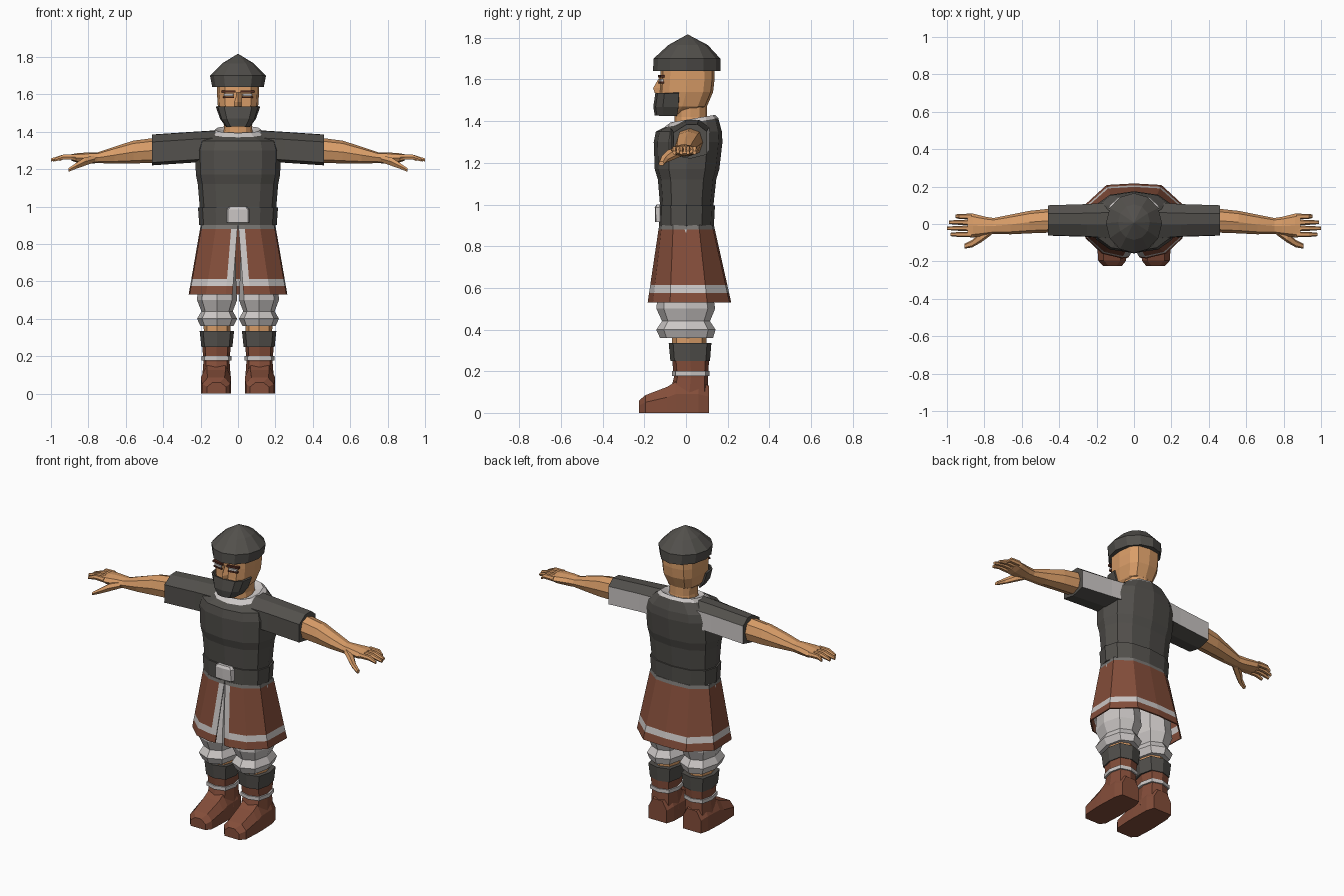
import bpy, bmesh, math
from mathutils import Vector

if "Cube" in bpy.data.objects:
    bpy.data.objects.remove(bpy.data.objects["Cube"])


def material(name, rgb):
    m = bpy.data.materials.new(name)
    m.diffuse_color = (*rgb, 1)
    m.use_nodes = True
    m.node_tree.nodes["Principled BSDF"].inputs["Base Color"].default_value = m.diffuse_color
    return m


DARK = material("dark grey cloth", (0.085, 0.08, 0.072))
LIGHT = material("light grey cloth", (0.60, 0.57, 0.56))
SKIN = material("skin", (0.70, 0.34, 0.14))
RED = material("red brown leather", (0.23, 0.075, 0.042))
BROW = material("dark brown hair", (0.09, 0.025, 0.015))
GREY = material("mid grey trim", (0.19, 0.18, 0.17))


def loft(name, rings, mats, pick=None, closed=True, mirror=False, thick=0):
    """Skin a list of point rings; pick(row, column) gives the material slot."""
    bm = bmesh.new()
    vs = [[bm.verts.new(p) for p in r] for r in rings]
    n = len(rings[0])
    for i in range(len(rings) - 1):
        for j in range(n if closed else n - 1):
            k = (j + 1) % n
            f = bm.faces.new((vs[i][j], vs[i][k], vs[i + 1][k], vs[i + 1][j]))
            f.material_index = pick(i, j) if pick else 0
    if closed:
        bm.faces.new(vs[0])
        f = bm.faces.new(vs[-1])
        f.material_index = pick(len(rings) - 2, 0) if pick else 0
    bmesh.ops.recalc_face_normals(bm, faces=bm.faces)
    me = bpy.data.meshes.new(name)
    bm.to_mesh(me)
    bm.free()
    for m in mats:
        me.materials.append(m)
    ob = bpy.data.objects.new(name, me)
    bpy.context.collection.objects.link(ob)
    if mirror:
        md = ob.modifiers.new("mirror", 'MIRROR')
        md.use_clip = True
    if thick:
        md = ob.modifiers.new("thickness", 'SOLIDIFY')
        md.thickness = thick
        md.offset = 0
    return ob


def ring_z(z, rx, y0, y1, cx=0, n=12, p=2.4, tilt=0):
    """Horizontal rounded ring, starting at the front."""
    pts = []
    for j in range(n):
        a = 2 * math.pi * j / n
        s, c = math.sin(a), -math.cos(a)
        x = math.copysign(abs(s) ** (2 / p), s) * rx
        y = math.copysign(abs(c) ** (2 / p), c) * (y1 - y0) / 2
        pts.append((cx + x, (y0 + y1) / 2 + y, z + tilt * y))
    return pts


def ring_x(x, y0, y1, z0, z1, n=8):
    """Ring across the arm direction."""
    return [(x, q[1], (z0 + z1) / 2 + q[0]) for q in ring_z(0, (z1 - z0) / 2, y0, y1, n=n)]


def rings_z(rows, **kw):
    return [ring_z(*r, **kw) for r in rows]


def block(name, centre, size, mat, turn=0, mirror=False):
    """Box turned about z."""
    sx, sy, sz = (s / 2 for s in size)
    c, s = math.cos(turn), math.sin(turn)
    rings = []
    for z in (-sz, sz):
        rings.append([(centre[0] + x * c - y * s, centre[1] + x * s + y * c, centre[2] + z)
                      for x, y in ((-sx, -sy), (sx, -sy), (sx, sy), (-sx, sy))])
    return loft(name, rings, [mat], mirror=mirror)


# Hat
loft("hat", rings_z([(1.64, .138, -.158, .165), (1.70, .15, -.156, .165),
                     (1.765, .085, -.085, .105), (1.815, .003, .005, .011)], p=2), [DARK])

# Head, neck, mask and face
loft("head", rings_z([(1.435, .055, -.13, .03), (1.47, .088, -.135, .10), (1.54, .108, -.127, .13),
                      (1.60, .112, -.125, .137), (1.67, .112, -.12, .137)], p=3), [SKIN])
loft("neck", rings_z([(1.35, .085, -.055, .11), (1.42, .075, -.055, .10), (1.50, .08, -.06, .10)]), [SKIN])
mask = [ring_z(*r, p=3) for r in [(1.428, .06, -.145, .06), (1.47, .091, -.152, .08), (1.535, .114, -.142, .075)]]
loft("face_mask", [r[9:] + r[:4] for r in mask], [DARK], closed=False, thick=.01)
loft("nose", [[(-.024, -.115, z), (0, y, z), (.024, -.115, z)]
              for z, y in ((1.535, -.15), (1.558, -.158), (1.61, -.128))], [SKIN])
block("eyebrow", (.05, -.119, 1.615), (.075, .018, .012), BROW, .17, True)
block("eye_white", (.05, -.118, 1.597), (.05, .014, .012), LIGHT, .17, True)
block("eye_line", (.05, -.118, 1.585), (.06, .016, .009), BROW, .17, True)

# Tunic with light collar, belt and buckle
torso = [(.895, .198, -.122, .128), (1.0, .205, -.125, .132), (1.12, .215, -.135, .145),
         (1.17, .225, -.15, .16), (1.30, .23, -.155, .175), (1.35, .215, -.145, .172)]
top = [(1.392, .145, -.105, .155), (1.412, .122, -.075, .14), (1.398, .088, -.06, .112)]
loft("tunic", rings_z(torso) + rings_z(top, tilt=.17), [DARK, LIGHT], lambda i, j: int(i >= 6))
loft("belt", rings_z([(.90, .207, -.13, .134), (.995, .214, -.133, .139)]), [DARK])
loft("buckle", rings_z([(.915, .062, -.148, -.10), (.985, .062, -.15, -.10), (1.0, .045, -.142, -.10)],
                       n=8, p=4), [LIGHT])

# Sleeves: the rear panel is light
cuff = [(-.06, 1.345), (0, 1.383), (.055, 1.385), (.10, 1.35), (.10, 1.24), (.02, 1.22), (-.062, 1.235)]
loft("sleeve", [[(x, .02 + (y - .02) * ky, z + dz) for y, z in cuff]
                for x, ky, dz in ((.12, 1.2, .022), (.25, 1.08, .014), (.46, 1, 0))],
     [DARK, LIGHT], lambda i, j: int(j == 3 and i < 2), mirror=True)
bpy.data.objects["sleeve"].data.polygons[-1].material_index = 0

# Arms and hands
loft("arm", [ring_x(*r) for r in [(.42, -.045, .085, 1.235, 1.37), (.56, -.05, .07, 1.23, 1.352),
                                  (.66, -.055, .05, 1.23, 1.32), (.75, -.053, .032, 1.232, 1.29),
                                  (.79, -.06, .038, 1.23, 1.29), (.86, -.072, .055, 1.235, 1.285),
                                  (.89, -.07, .055, 1.245, 1.28)]], [SKIN], mirror=True)
for k, (y, tip) in enumerate(((.041, .955), (.009, .99), (-.023, 1.0), (-.056, .98))):
    loft("finger_%d" % (k + 1), [ring_x(x, y - w, y + w, z0, z1, 6) for x, w, z0, z1 in
                                 ((.87, .014, 1.248, 1.281), (.935, .0135, 1.25, 1.279), (tip, .009, 1.24, 1.258))],
         [SKIN], mirror=True)
loft("thumb", [ring_x(*r, 6) for r in [(.765, -.06, .0, 1.235, 1.275), (.82, -.10, -.04, 1.215, 1.265),
                                       (.865, -.125, -.085, 1.20, 1.235), (.905, -.132, -.105, 1.185, 1.207)]],
     [SKIN], mirror=True)

# Skirt: half outline at waist and hem, open at the front
waist = [(.002, -.125), (.035, -.125), (.115, -.113), (.19, -.06), (.196, .06), (.11, .122), (0, .13)]
hem = [(.03, -.176), (.065, -.18), (.17, -.155), (.255, -.075), (.26, .10), (.145, .205), (0, .213)]


def skirt_ring(z):
    t = (.90 - z) / .37
    return [Vector((*a, z)).lerp(Vector((*b, z)), t) for a, b in zip(waist, hem)]


def skirt_colour(i, j):
    if i == 0:
        return 2
    return 1 if i == 2 or (j == 0 and i == 1) else 0


loft("skirt", [skirt_ring(z) for z in (.90, .88, .612, .575, .53)], [RED, LIGHT, GREY],
     skirt_colour, closed=False, mirror=True, thick=.008)

# Puffed trousers
loft("trouser_leg", rings_z([(.36, .088, -.125, .13), (.40, .107, -.143, .142), (.44, .084, -.115, .115),
                             (.50, .107, -.142, .14), (.55, .104, -.138, .132), (.70, .10, -.115, .12),
                             (.88, .09, -.09, .09)], cx=.112, n=8), [LIGHT], mirror=True)

# Knees, shin guards, boots and straps
loft("knee", rings_z([(.30, .07, -.065, .095), (.38, .072, -.068, .10)], cx=.112, n=8), [SKIN], mirror=True)
loft("shin_guard", rings_z([(.25, .083, -.075, .115), (.335, .092, -.083, .122)], cx=.113, n=8, p=3),
     [DARK], mirror=True)
loft("boot_shaft", rings_z([(.06, .078, -.085, .11), (.17, .07, -.058, .105), (.27, .077, -.068, .112)],
                           cx=.115, n=8, p=3), [RED], mirror=True)
loft("boot_strap", rings_z([(.178, .081, -.068, .113), (.20, .081, -.068, .113)], cx=.115, n=8, p=3),
     [LIGHT], mirror=True)
loft("boot_foot", [[(a, y, 0), (b, y, 0), (b, y, h * .6), (b - .03, y, h), (a + .03, y, h), (a, y, h * .6)]
                   for y, a, b, h in ((-.225, .065, .165, .06), (-.195, .042, .192, .085), (-.09, .037, .197, .125),
                                      (-.05, .037, .197, .15), (.06, .04, .192, .15), (.11, .055, .178, .13))],
     [RED], mirror=True)
